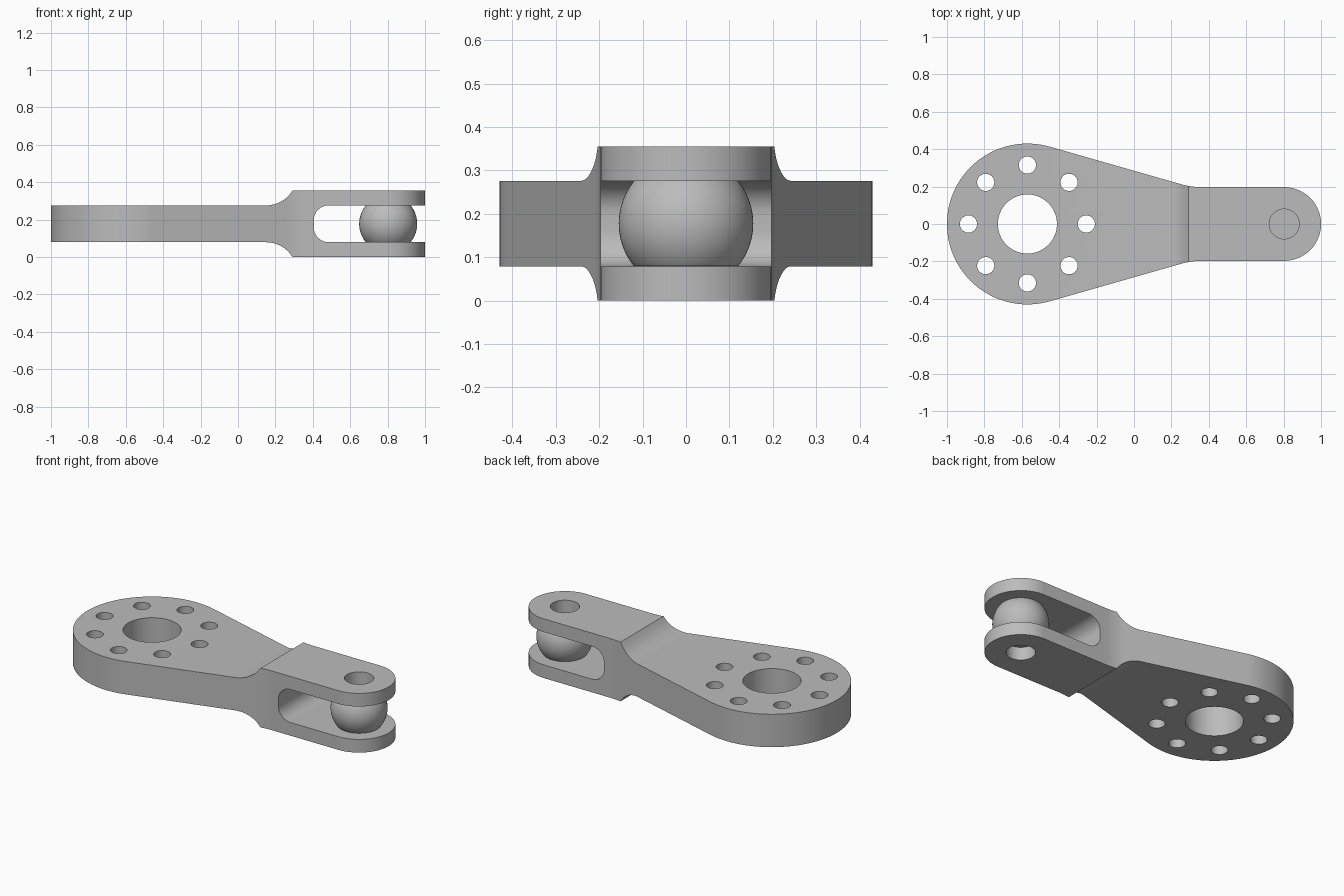
import bpy, bmesh
from math import pi, sin, cos, atan2
from mathutils import Vector, Matrix

if "Cube" in bpy.data.objects:
    bpy.data.objects.remove(bpy.data.objects["Cube"])

# Main dimensions
HUB_X, HUB_R, BORE_R = -0.57, 0.43, 0.158
BOLT_RING, BOLT_R = 0.315, 0.046
PIN_X, TAB_R, PIN_R = 0.803, 0.197, 0.08
HEIGHT, LOW, HIGH = 0.355, 0.08, 0.276
MID = HEIGHT / 2

metal = bpy.data.materials.new("plain grey metal")
metal.use_nodes = True
grey = (0.5, 0.5, 0.5, 1)
metal.diffuse_color = grey
metal.node_tree.nodes["Principled BSDF"].inputs["Base Color"].default_value = grey


def arc(cx, cy, r, start, end, steps):
    angles = [start + (end - start) * i / steps for i in range(steps + 1)]
    return [(cx + r * cos(a), cy + r * sin(a)) for a in angles]


def make_object(name, bm):
    bmesh.ops.recalc_face_normals(bm, faces=bm.faces)
    mesh = bpy.data.meshes.new(name)
    bm.to_mesh(mesh)
    bm.free()
    mesh.materials.append(metal)
    obj = bpy.data.objects.new(name, mesh)
    bpy.context.collection.objects.link(obj)
    return obj


def prism(name, points, offset, direction):
    """Extrude a closed outline of 3D points."""
    bm = bmesh.new()
    face = bm.faces.new([bm.verts.new(Vector(p) + Vector(offset)) for p in points])
    out = bmesh.ops.extrude_face_region(bm, geom=[face])
    verts = [v for v in out["geom"] if isinstance(v, bmesh.types.BMVert)]
    bmesh.ops.translate(bm, verts=verts, vec=direction)
    return make_object(name, bm)


def boolean(target, cutter, operation):
    cutter.hide_render = True
    mod = target.modifiers.new(operation, 'BOOLEAN')
    mod.operation, mod.object, mod.solver = operation, cutter, 'EXACT'
    bpy.context.view_layer.objects.active = target
    bpy.ops.object.modifier_apply(modifier=mod.name)
    bpy.data.objects.remove(cutter)


def smooth(obj):
    bpy.ops.object.select_all(action='DESELECT')
    obj.select_set(True)
    bpy.context.view_layer.objects.active = obj
    bpy.ops.object.shade_smooth_by_angle(angle=pi / 6)


# Plan outline: round hub, tangent taper, blended into a round-ended tab
slope = 0.285
normal = pi / 2 - atan2(slope, 1)
blend_r = 0.4
blend_x = 0.297 + blend_r * (1 - sin(normal)) / cos(normal) + 0.01
upper = arc(PIN_X, 0, TAB_R, 0, pi / 2, 24)
upper += arc(blend_x, TAB_R + blend_r, blend_r, -pi / 2, normal - pi, 6)
upper += arc(HUB_X, 0, HUB_R, normal, pi, 48)
outline = upper + [(x, -y) for x, y in reversed(upper[1:-1])]
body = prism("lever_body", [(x, y, 0) for x, y in outline], (0, 0, -0.1), (0, 0, 0.6))

# Side profile: thin plate flaring into a fork with a rounded slot
flare_r, flare_x, slot_x, slot_r = 0.165, 0.15, 0.405, 0.08
top = [(-1.2, HIGH)] + arc(flare_x, HIGH + flare_r, flare_r, -pi / 2, -0.556, 14)
top[-1] = (0.292, HEIGHT)
top += [(1.2, HEIGHT), (1.2, HIGH)]
top += arc(slot_x + slot_r, HIGH - slot_r, slot_r, pi / 2, pi, 12)
side = top + [(x, HEIGHT - z) for x, z in reversed(top)]
profile = prism("side_profile", [(x, 0, z) for x, z in side], (0, -0.6, 0), (0, 1.2, 0))
boolean(body, profile, 'INTERSECT')

# Centre bore, ring of bolt holes and pin hole
holes = [(HUB_X, 0, BORE_R, 64), (PIN_X, 0, PIN_R, 48)]
holes += [(x, y, BOLT_R, 32) for x, y in arc(HUB_X, 0, BOLT_RING, 0, 1.75 * pi, 7)]
bm = bmesh.new()
for x, y, r, sides in holes:
    bmesh.ops.create_cone(bm, cap_ends=True, segments=sides, radius1=r, radius2=r,
                          depth=1, matrix=Matrix.Translation((x, y, MID)))
boolean(body, make_object("hole_cutter", bm), 'DIFFERENCE')
smooth(body)

# Ball held between the fork arms, flat where it meets them
bm = bmesh.new()
bmesh.ops.create_uvsphere(bm, u_segments=64, v_segments=48, radius=0.155,
                          matrix=Matrix.Translation((PIN_X, 0, MID)))
for z, direction in ((LOW, -1), (HIGH, 1)):
    bmesh.ops.bisect_plane(bm, geom=bm.verts[:] + bm.edges[:] + bm.faces[:],
                           plane_co=(0, 0, z), plane_no=(0, 0, direction),
                           clear_outer=True)
bmesh.ops.holes_fill(bm, edges=[e for e in bm.edges if e.is_boundary], sides=0)
smooth(make_object("fork_ball", bm))
